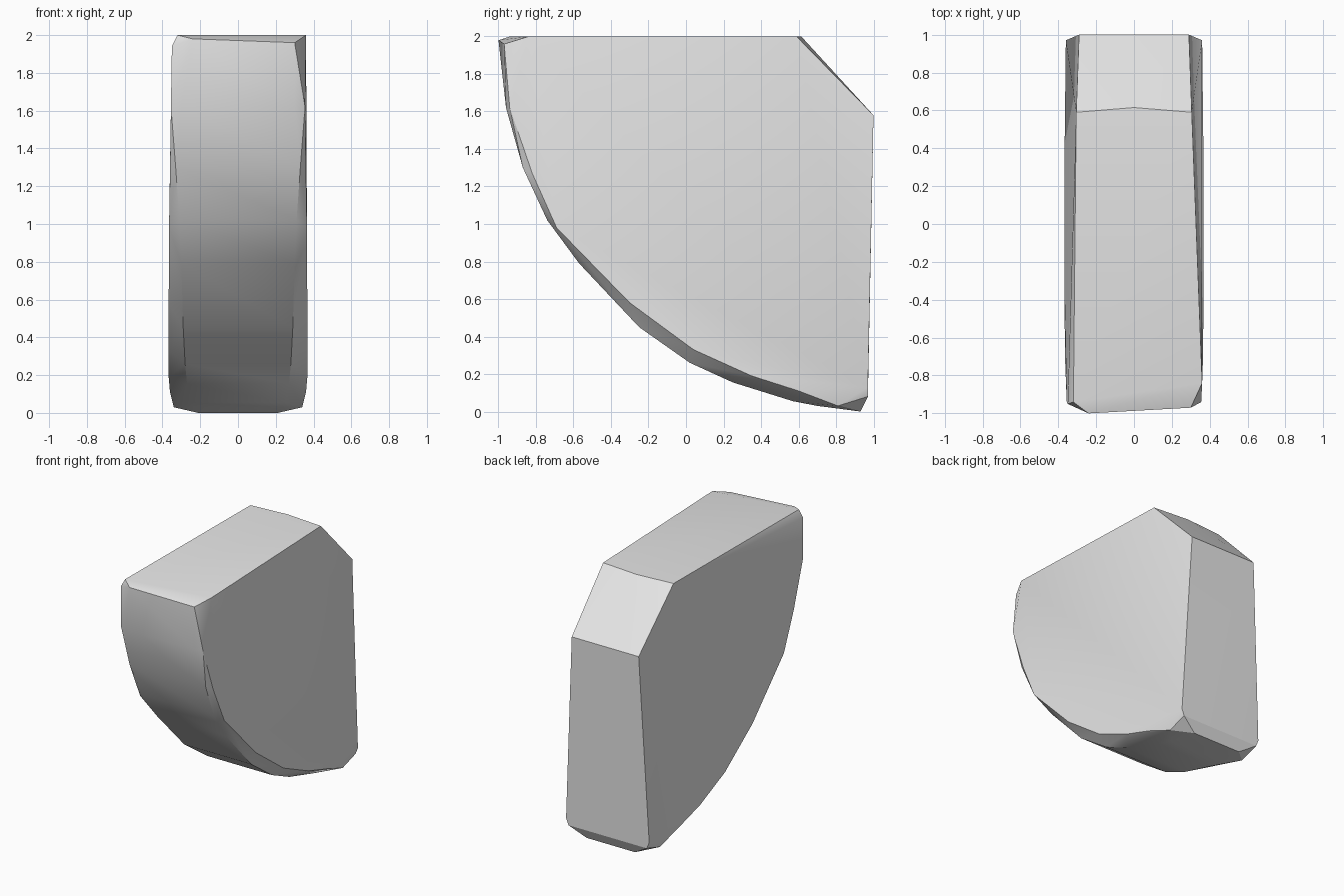
import bpy
import bmesh
import math

# Remove the default cube
cube = bpy.data.objects.get("Cube")
if cube:
    bpy.data.objects.remove(cube)

# Plain grey material
grey = bpy.data.materials.new("light grey")
grey.use_nodes = True
colour = (0.8, 0.8, 0.8, 1)
grey.diffuse_color = colour
grey.node_tree.nodes["Principled BSDF"].inputs["Base Color"].default_value = colour

# Curved front rim: half width, y, z
rim = [
    (.3, -.96, 1.62), (.33, -.87, 1.3), (.31, -.74, 1.02), (.3, -.57, .79),
    (.29, -.25, .45), (.28, .02, .26), (.27, .25, .155), (.25, .57, .055),
    (.23, .7, .03), (.21, .93, 0),
]

# Outline of each flat side: half width, y, z
side = [
    (.355, -.94, 1.62), (.36, -.82, 1.27), (.365, -.69, .98), (.367, -.3, .58),
    (.367, .04, .33), (.367, .35, .19), (.36, .6, .11), (.34, .81, .03),
    (.36, .97, .13), (.34, .97, .08), (.29, 1, 1.58), (.305, .59, 2),
]

# Uneven front corners and the crest of the rear chamfer
corners = [
    (-.24, -1, 1.98), (-.35, -.95, 1.94), (-.32, -.94, 2),
    (.3, -.97, 1.96), (.36, -.84, 2), (0, .615, 2),
]


def mirrored(points):
    return [(s * x, y, z) for x, y, z in points for s in (-1, 1)]


# Wrap the outlines into one solid wedge
bm = bmesh.new()
for point in mirrored(rim) + mirrored(side) + corners:
    bm.verts.new(point)
bmesh.ops.convex_hull(bm, input=bm.verts[:])
loose = [v for v in bm.verts if not v.link_faces]
bmesh.ops.delete(bm, geom=loose, context='VERTS')
bmesh.ops.dissolve_limit(bm, angle_limit=math.radians(2),
                         verts=bm.verts[:], edges=bm.edges[:])
bmesh.ops.recalc_face_normals(bm, faces=bm.faces[:])

mesh = bpy.data.meshes.new("curved_wedge")
bm.to_mesh(mesh)
bm.free()
mesh.materials.append(grey)
wedge = bpy.data.objects.new("curved_wedge", mesh)
bpy.context.collection.objects.link(wedge)

# Smooth the curve while keeping the edges sharp
bpy.ops.object.select_all(action='DESELECT')
wedge.select_set(True)
bpy.context.view_layer.objects.active = wedge
bpy.ops.object.shade_smooth_by_angle(angle=math.radians(25))
